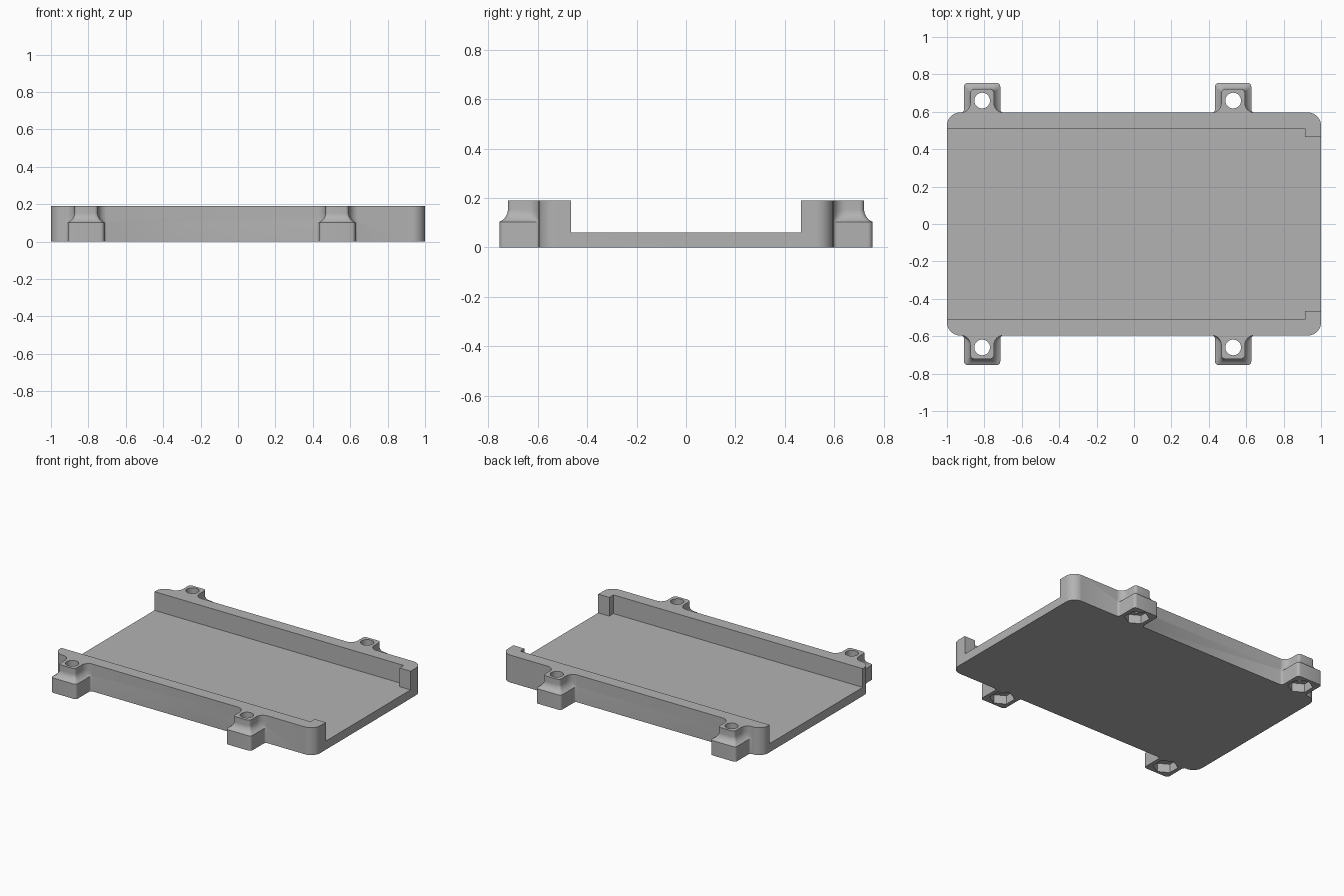
import bpy, bmesh, math

if "Cube" in bpy.data.objects:
    bpy.data.objects.remove(bpy.data.objects["Cube"])

HALF_X, HALF_Y, HEIGHT, FLOOR = 1.0, 0.596, 0.19, 0.06
LUG_X, LUG_Y = (-0.812, 0.53), 0.66

grey = bpy.data.materials.new("mid grey")
grey.diffuse_color = (0.45, 0.45, 0.45, 1)
grey.use_nodes = True
grey.node_tree.nodes["Principled BSDF"].inputs["Base Color"].default_value = grey.diffuse_color


def arc(cx, cy, r, start, end, n):
    angles = [math.radians(start + (end - start) * i / n) for i in range(n + 1)]
    return [(cx + r * math.cos(a), cy + r * math.sin(a)) for a in angles]


def loft(name, levels):
    """Closed solid through equal-length outlines: levels = [(z, outline), ...]"""
    bm = bmesh.new()
    rings = [[bm.verts.new((x, y, z)) for x, y in pts] for z, pts in levels]
    n = len(rings[0])
    for low, high in zip(rings, rings[1:]):
        for i in range(n):
            j = (i + 1) % n
            bm.faces.new((low[i], low[j], high[j], high[i]))
    bm.faces.new(rings[0][::-1])
    bm.faces.new(rings[-1])
    bmesh.ops.recalc_face_normals(bm, faces=bm.faces)
    mesh = bpy.data.meshes.new(name)
    bm.to_mesh(mesh)
    bm.free()
    mesh.materials.append(grey)
    ob = bpy.data.objects.new(name, mesh)
    bpy.context.collection.objects.link(ob)
    return ob


def combine(target, tool, operation):
    mod = target.modifiers.new(operation.lower(), 'BOOLEAN')
    mod.operation, mod.solver, mod.object = operation, 'EXACT', tool
    bpy.context.view_layer.objects.active = target
    bpy.ops.object.modifier_apply(modifier=mod.name)
    bpy.data.objects.remove(tool)


def lug_outline(inset, cx, side):
    """Rounded tab that flares into the wall"""
    w, outer, r, c = 0.097 - inset, 0.755 - inset, 0.018 + inset, 0.02
    half = [(w + r, 0.56)]
    half += arc(w + r, HALF_Y - 0.001 + r, r, 270, 180, 6)
    half += arc(w - c, outer - c, c, 0, 90, 5)
    pts = half + [(-x, y) for x, y in reversed(half)]
    return [(cx + x, side * y) for x, y in pts]


# Tray with rounded vertical corners
R = 0.07
outline = []
for sx, sy, a in ((1, 1, 0), (-1, 1, 90), (-1, -1, 180), (1, -1, 270)):
    outline += arc(sx * (HALF_X - R), sy * (HALF_Y - R), R, a, a + 90, 10)
tray = loft("mounting_tray", [(0, outline), (HEIGHT, outline)])

# Open channel, narrowed at one end to leave the two stops
channel = [(-1.2, -0.511), (0.915, -0.511), (0.915, -0.465), (1.2, -0.465),
           (1.2, 0.465), (0.915, 0.465), (0.915, 0.511), (-1.2, 0.511)]
combine(tray, loft("channel_cutter", [(FLOOR, channel), (0.4, channel)]), 'DIFFERENCE')

# Lug profile: straight base, concave shoulder, narrower neck
t0 = math.radians(30)
profile = [(0, 0)]
for i in range(9):
    t = t0 + (math.pi / 2 - t0) * i / 8
    profile.append((0.103 + 0.05 * (math.cos(t0) - math.cos(t)) / math.cos(t0),
                    0.034 * (math.sin(t) - math.sin(t0)) / (1 - math.sin(t0))))
profile.append((HEIGHT, 0.034))

# Four screw lugs, each with a through hole and a hexagonal nut pocket
for cx in LUG_X:
    for side in (1, -1):
        lug = loft("lug", [(z, lug_outline(o, cx, side)) for z, o in profile])
        combine(tray, lug, 'UNION')
for cx in LUG_X:
    for side in (1, -1):
        hole = arc(cx, side * LUG_Y, 0.042, 0, 360, 32)[:-1]
        nut = arc(cx, side * LUG_Y, 0.08, 30, 390, 6)[:-1]
        combine(tray, loft("hole_cutter", [(-0.1, hole), (0.4, hole)]), 'DIFFERENCE')
        combine(tray, loft("nut_cutter", [(-0.1, nut), (0.06, nut)]), 'DIFFERENCE')

# Smooth the curved surfaces, keep the edges crisp
bpy.ops.object.select_all(action='DESELECT')
tray.select_set(True)
bpy.context.view_layer.objects.active = tray
bpy.ops.object.shade_smooth_by_angle(angle=math.radians(28))
